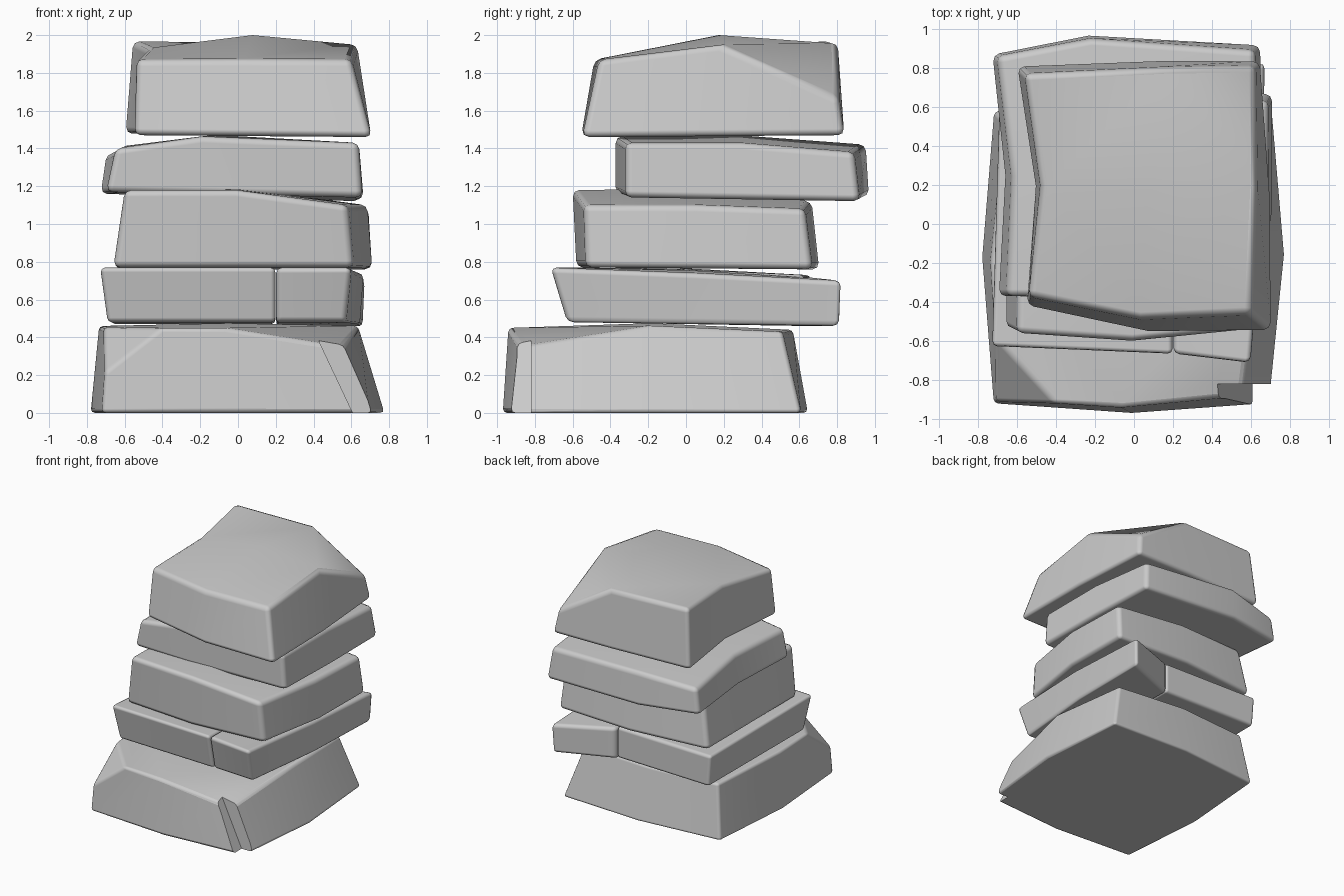
import bpy, bmesh
from mathutils import Vector

if "Cube" in bpy.data.objects:
    bpy.data.objects.remove(bpy.data.objects["Cube"])

HALF = (.5, .5, .5, .5)


def ring(corners, bulge, along, mid_z=None):
    """Four corners (FL, FR, BR, BL) plus bulged side points (F, R, B, L)."""
    pts = []
    out = [(0, -1), (1, 0), (0, 1), (-1, 0)]
    for i in range(4):
        a, b = Vector(corners[i]), Vector(corners[(i + 1) % 4])
        m = a.lerp(b, along[i]) + Vector((*out[i], 0)) * bulge[i]
        if mid_z:
            m.z = mid_z[i]
        pts += [a, m]
    return pts


def new_object(name, bm):
    bmesh.ops.recalc_face_normals(bm, faces=bm.faces)
    me = bpy.data.meshes.new(name)
    bm.to_mesh(me)
    bm.free()
    ob = bpy.data.objects.new(name, me)
    bpy.context.collection.objects.link(ob)
    return ob


def slab(name, bottom, top, bulge, mid_z, crown, width=0.035, along=HALF, chip=None):
    bm = bmesh.new()
    lo = [bm.verts.new(p) for p in ring(bottom, bulge, along)]
    hi = [bm.verts.new(p) for p in ring(top, bulge, along, mid_z)]
    for i in range(8):
        j = (i + 1) % 8
        bm.faces.new((lo[i], lo[j], hi[j], hi[i]))
    # crowned top: a corner triangle and a centre triangle per quarter
    mid = sum((hi[i].co for i in (1, 3, 5, 7)), Vector()) / 4
    c = bm.verts.new((mid.x, mid.y, crown))
    for i in range(0, 8, 2):
        bm.faces.new((hi[i - 1], hi[i], hi[i + 1]))
        bm.faces.new((hi[i - 1], hi[i + 1], c))
    # bottom fan
    mid = sum((v.co for v in lo), Vector()) / 8
    c = bm.verts.new(mid)
    for i in range(8):
        bm.faces.new((lo[i], c, lo[(i + 1) % 8]))
    # optional corner sliced off by a plane (point, outward normal)
    if chip:
        bmesh.ops.bisect_plane(bm, geom=bm.verts[:] + bm.edges[:] + bm.faces[:],
                               plane_co=chip[0], plane_no=chip[1], clear_outer=True)
        bmesh.ops.holes_fill(bm, edges=[e for e in bm.edges if e.is_boundary])
    ob = new_object(name, bm)
    for p in ob.data.polygons:
        p.use_smooth = True
    bev = ob.modifiers.new("soft_edges", 'BEVEL')
    bev.width = width
    bev.segments = 2
    bev.limit_method = 'ANGLE'
    bev.angle_limit = 0.66
    bev.harden_normals = True
    return ob


# base stone with a sliced front left top corner
base = slab("base_stone",
            [(-.72, -.92, 0), (.70, -.92, 0), (.71, .61, 0), (-.72, .58, 0)],
            [(-.69, -.90, .45), (.55, -.88, .35), (.58, .51, .43), (-.66, .52, .44)],
            (.05, .07, .05, .06), (.45, .46, .44, .46), .475, width=0.022,
            chip=((-.70, -.91, .22), (-1 / .29, -1 / .31, 1 / .23)))

# leaning cutter for the notched front right corner of the base
bm = bmesh.new()
profile = [(0.655, -0.1), (1.0, -0.1), (1.0, 0.6), (0.325, 0.6)]
face = bm.faces.new([bm.verts.new((x, -1.2, z)) for x, z in profile])
ext = bmesh.ops.extrude_face_region(bm, geom=[face])
for v in ext["geom"]:
    if isinstance(v, bmesh.types.BMVert):
        v.co.y = -0.82
notch = new_object("notch_cutter", bm)
notch.hide_render = True
notch.hide_viewport = True
notch.display_type = 'WIRE'
cut = base.modifiers.new("notch", 'BOOLEAN')
cut.object = notch
cut.operation = 'DIFFERENCE'
cut.solver = 'EXACT'

# second course, split in two with a shallow inward kink at the back
slab("second_stone_left",
     [(-.69, -.58, .48), (.198, -.61, .48), (.198, .63, .47), (-.67, .66, .47)],
     [(-.73, -.63, .77), (.198, -.67, .77), (.198, .63, .73), (-.69, .66, .73)],
     (0, 0, 0, 0), (.77, .76, .73, .75), .765, width=0.025)
slab("second_stone_right",
     [(.202, -.61, .48), (.57, -.63, .48), (.66, .82, .46), (.202, .64, .46)],
     [(.202, -.67, .77), (.60, -.72, .77), (.67, .83, .70), (.202, .64, .72)],
     (0, .03, 0, 0), (.77, .74, .71, .76), .755, width=0.03)

# third stone
slab("third_stone",
     [(-.66, -.53, .77), (.61, -.53, .77), (.71, .67, .76), (-.65, .64, .76)],
     [(-.60, -.56, 1.18), (.58, -.54, 1.10), (.69, .63, 1.08), (-.58, .60, 1.15)],
     (.05, .05, .05, 0), (1.18, 1.10, 1.12, 1.18), 1.185)

# fourth stone
slab("fourth_stone",
     [(-.70, -.37, 1.17), (.66, -.32, 1.14), (.65, .92, 1.12), (-.73, .87, 1.16)],
     [(-.65, -.37, 1.40), (.64, -.32, 1.43), (.62, .89, 1.38), (-.70, .86, 1.37)],
     (.02, .01, .08, -.05), (1.465, 1.43, 1.42, 1.41), 1.47,
     along=(.36, .5, .64, .5))

# cap stone with a dropped back right corner
slab("cap_stone",
     [(-.55, -.42, 1.47), (.71, -.55, 1.46), (.65, .84, 1.47), (-.60, .81, 1.48)],
     [(-.54, -.37, 1.87), (.60, -.46, 1.87), (.62, .81, 1.66), (-.56, .77, 1.97)],
     (.07, .02, .01, -.07), (1.87, 1.95, 1.96, 1.93), 2.0,
     along=(.5, .5, .42, .5))
